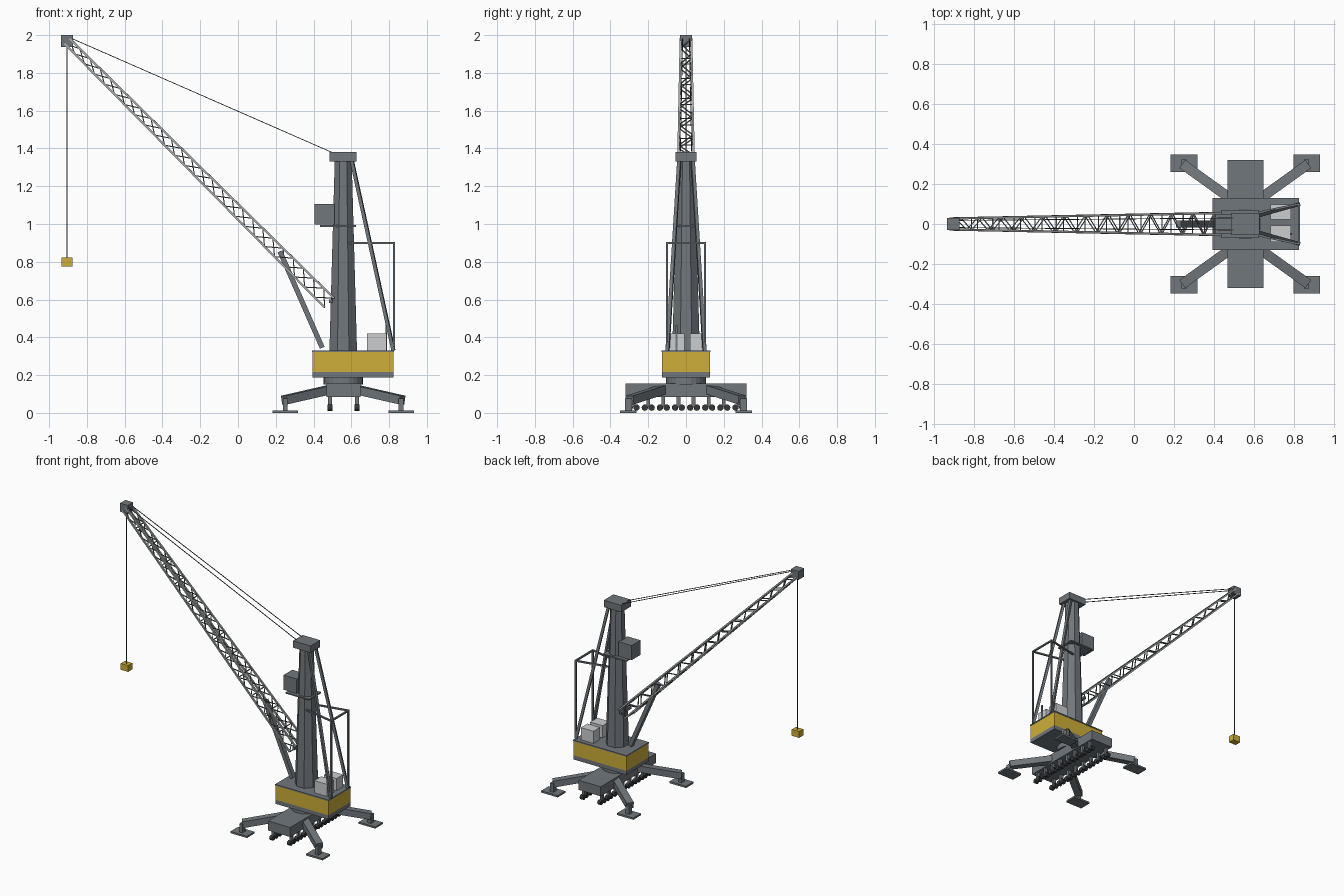
import bpy, bmesh, math
from mathutils import Vector, Matrix

if "Cube" in bpy.data.objects:
    bpy.data.objects.remove(bpy.data.objects["Cube"])


def material(name, r, g, b):
    m = bpy.data.materials.new(name)
    m.diffuse_color = (r, g, b, 1)
    m.use_nodes = True
    m.node_tree.nodes["Principled BSDF"].inputs["Base Color"].default_value = m.diffuse_color
    return m


GREY = material("steel grey", 0.165, 0.185, 0.205)
YELLOW = material("yellow", 0.62, 0.43, 0.04)
PALE = material("pale grey", 0.60, 0.61, 0.63)
BOOM = material("boom grey", 0.42, 0.43, 0.43)
DARK = material("dark rubber", 0.035, 0.038, 0.042)
ROPE = material("rope grey", 0.08, 0.085, 0.09)


def finish(name, bm, mat):
    mesh = bpy.data.meshes.new(name)
    bmesh.ops.recalc_face_normals(bm, faces=bm.faces)
    bm.to_mesh(mesh)
    bm.free()
    mesh.materials.append(mat)
    ob = bpy.data.objects.new(name, mesh)
    bpy.context.collection.objects.link(ob)
    return ob


def add_box(bm, x0, x1, y0, y1, z0, z1):
    mat = (Matrix.Translation(((x0 + x1) / 2, (y0 + y1) / 2, (z0 + z1) / 2))
           @ Matrix.Diagonal((x1 - x0, y1 - y0, z1 - z0, 1)))
    bmesh.ops.create_cube(bm, size=1, matrix=mat)


def add_beam(bm, a, b, w, h=None):
    """Rectangular bar from a to b: w sideways, h in the upright direction."""
    a, b = Vector(a), Vector(b)
    d = (b - a).normalized()
    ref = Vector((0, 0, 1)) if abs(d.z) < 0.98 else Vector((0, 1, 0))
    side = ref.cross(d).normalized()
    up = d.cross(side)
    rot = Matrix((side, up, d)).transposed().to_4x4()
    bmesh.ops.create_cube(bm, size=1, matrix=Matrix.Translation((a + b) / 2) @ rot
                          @ Matrix.Diagonal((w, h or w, (b - a).length, 1)))


def boxes(name, mat, *dims):
    bm = bmesh.new()
    for d in dims:
        add_box(bm, *d)
    return finish(name, bm, mat)


def beams(name, mat, *bars):
    bm = bmesh.new()
    for bar in bars:
        add_beam(bm, *bar)
    return finish(name, bm, mat)


def cone(name, mat, x, z0, z1, r0, r1, sides, turn=0):
    bm = bmesh.new()
    bmesh.ops.create_cone(bm, cap_ends=True, segments=sides, radius1=r0, radius2=r1, depth=z1 - z0,
                          matrix=Matrix.Translation((x, 0, (z0 + z1) / 2)) @ Matrix.Rotation(turn, 4, 'Z'))
    return finish(name, bm, mat)


CX = 0.557  # tower and carriage centre line

# Carriage body and slewing ring
boxes("carriage", GREY, (0.468, 0.648, -0.32, 0.32, 0.085, 0.155))
cone("slewing_ring", GREY, CX, 0.15, 0.19, 0.105, 0.105, 24)

# Outrigger legs, jacks and pads
legs, pads = bmesh.new(), bmesh.new()
for sx in (-1, 1):
    for sy in (-1, 1):
        fx, fy = CX + sx * 0.307, sy * 0.305
        add_beam(legs, (CX + sx * 0.05, sy * 0.11, 0.128), (CX + sx * 0.312, sy * 0.298, 0.068), 0.05, 0.046)
        add_box(legs, fx - 0.013, fx + 0.013, fy - 0.018, fy + 0.018, 0.01, 0.075)
        add_box(pads, fx - 0.067, fx + 0.067, fy - 0.044, fy + 0.044, 0, 0.013)
finish("outrigger_legs", legs, GREY)
finish("outrigger_pads", pads, GREY)

# Travelling wheels under the carriage
struts, wheels = bmesh.new(), bmesh.new()
for x in (0.487, 0.630):
    for i in range(8):
        y = -0.28 + i * 0.08
        add_box(struts, x - 0.01, x + 0.01, y - 0.01, y + 0.01, 0.03, 0.09)
        add_box(struts, x - 0.007, x + 0.007, y - 0.024, y + 0.024, 0.03, 0.045)
        for dy in (-0.018, 0.018):
            bmesh.ops.create_cone(wheels, cap_ends=True, segments=12, radius1=0.017, radius2=0.017, depth=0.026,
                                  matrix=Matrix.Translation((x, y + dy, 0.028)) @ Matrix.Rotation(math.pi / 2, 4, 'Y'))
finish("wheel_struts", struts, GREY)
finish("wheels", wheels, DARK)

# Rotating platform
boxes("platform_base", GREY, (0.395, 0.823, -0.127, 0.127, 0.187, 0.217))
boxes("platform_body", YELLOW, (0.395, 0.823, -0.127, 0.127, 0.217, 0.322))
boxes("platform_deck", GREY, (0.392, 0.826, -0.13, 0.13, 0.322, 0.331))

# Machinery housings and exhaust
boxes("machinery_housings", PALE, (0.682, 0.785, -0.09, -0.008, 0.33, 0.42),
      (0.682, 0.785, 0.022, 0.098, 0.33, 0.42))
boxes("exhaust", GREY, (0.78, 0.79, -0.055, -0.045, 0.33, 0.465))

# Eight-sided tapering tower with its head
k = 1 / math.cos(math.pi / 8)
cone("tower", GREY, CX, 0.33, 1.335, 0.073 * k, 0.045 * k, 8, math.pi / 8)
boxes("tower_head", GREY, (0.485, 0.628, -0.056, 0.056, 1.33, 1.38))

# Operator cabin and its walkway
boxes("cabin", GREY, (0.405, 0.512, -0.051, 0.051, 0.998, 1.105))
boxes("walkway", GREY, (0.435, 0.625, -0.07, 0.07, 0.985, 0.994))

# Rear back stays and gantry frame
rear = [((0.826, -0.1, 0.9), (0.826, 0.1, 0.9), 0.011)]
for s in (-1, 1):
    rear += [((0.603, s * 0.036, 1.335), (0.823, s * 0.098, 0.33), 0.018),
             ((0.826, s * 0.1, 0.33), (0.826, s * 0.1, 0.905), 0.011),
             ((0.59, s * 0.05, 0.9), (0.826, s * 0.1, 0.9), 0.011)]
beams("rear_frame", GREY, *rear)

# Lattice boom: four tapering chords
FOOT, TIP = Vector((0.483, 0, 0.583)), Vector((-0.905, 0, 1.968))
axis = (TIP - FOOT).normalized()
normal = Vector((0, 1, 0)).cross(axis).normalized()
if normal.z < 0:
    normal.negate()


def boom_point(t, sy, sn):
    half_w = 0.056 + (0.028 - 0.056) * t
    half_d = 0.035 + (0.019 - 0.035) * t
    return FOOT.lerp(TIP, t) + Vector((0, sy * half_w, 0)) + normal * (sn * half_d)


corners = [(-1, -1), (1, -1), (1, 1), (-1, 1)]
beams("boom_chords", BOOM, *[(boom_point(0, *c), boom_point(1, *c), 0.011) for c in corners])

# Zigzag lacing on all four boom faces, with end frames
N = 26
lacing = []
for f in range(4):
    a, b = corners[f], corners[(f + 1) % 4]
    for i in range(N):
        p, q = (a, b) if i % 2 == 0 else (b, a)
        lacing.append((boom_point(i / N, *p), boom_point((i + 1) / N, *q), 0.0055))
    for i in range(0, N + 1, 2):
        if f % 2 == 0:
            lacing.append((boom_point(i / N, *a), boom_point(i / N, *b), 0.0055))
beams("boom_lacing", GREY, *lacing)

# Boom foot pivot and luffing cylinder
beams("boom_pivot", GREY, ((0.49, -0.058, 0.59), (0.49, 0.058, 0.59), 0.018))
beams("luffing_cylinder", GREY, ((0.222, 0, 0.855), (0.446, 0, 0.345), 0.034, 0.027))

# Boom tip, ropes and hook block
boxes("boom_tip", GREY, (-0.936, -0.873, -0.031, 0.031, 1.938, 2.0))
beams("stay_ropes", ROPE, *[((-0.88, s * 0.018, 1.982), (0.5, s * 0.03, 1.378), 0.004) for s in (-1, 1)])
beams("hoist_rope", ROPE, ((-0.905, 0, 0.82), (-0.905, 0, 1.95), 0.005))
boxes("hook_block", YELLOW, (-0.935, -0.875, -0.024, 0.024, 0.776, 0.822))
